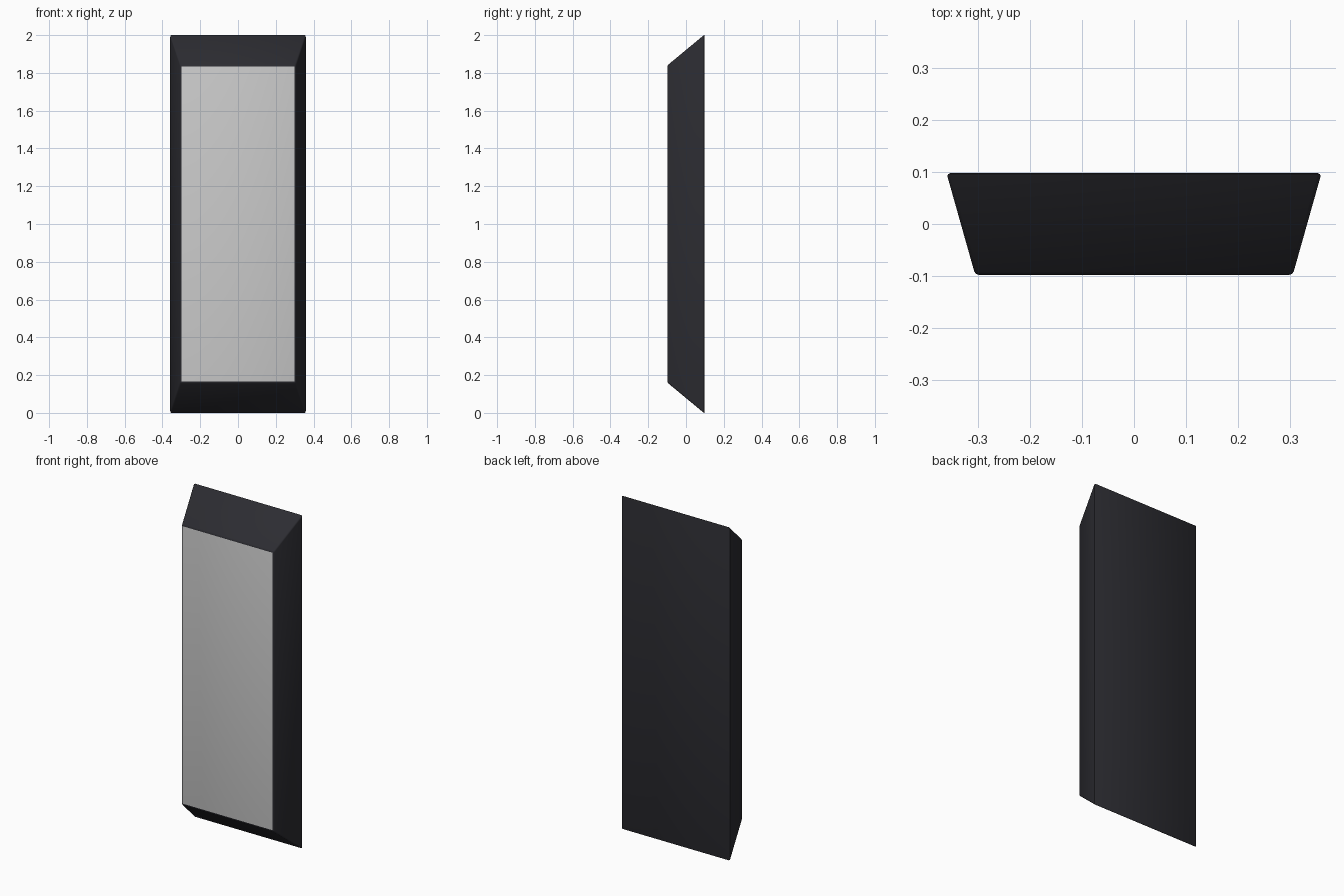
import bpy, bmesh
from math import radians

cube = bpy.data.objects.get("Cube")
if cube:
    bpy.data.objects.remove(cube, do_unlink=True)


def material(name, color, roughness):
    m = bpy.data.materials.new(name)
    m.use_nodes = True
    m.diffuse_color = (*color, 1)
    bsdf = m.node_tree.nodes["Principled BSDF"]
    bsdf.inputs["Base Color"].default_value = (*color, 1)
    bsdf.inputs["Roughness"].default_value = roughness
    return m


HALF_DEPTH, HEIGHT = 0.098, 2.0
BACK_X, BACK_Z = 0.359, 1.0
FRONT_X, FRONT_Z = 0.304, 0.838

# Housing: a block tapering from the back to the front
bm = bmesh.new()
bmesh.ops.create_cube(bm, size=2)
for v in bm.verts:
    front = v.co.y < 0
    v.co.x *= FRONT_X if front else BACK_X
    v.co.z *= FRONT_Z if front else BACK_Z
    v.co.y *= HALF_DEPTH

# Softly rounded edges
bmesh.ops.bevel(bm, geom=bm.edges[:], offset=0.007, segments=2,
                profile=0.5, affect='EDGES')

# Restore the full outer size after rounding
for axis, half in enumerate((BACK_X, HALF_DEPTH, BACK_Z)):
    reach = max(abs(v.co[axis]) for v in bm.verts)
    for v in bm.verts:
        v.co[axis] *= half / reach
for v in bm.verts:
    v.co.z += HEIGHT / 2

# Pale front panel, dark everywhere else
bm.normal_update()
for f in bm.faces:
    f.material_index = 1 if f.normal.y < -0.99 else 0

mesh = bpy.data.meshes.new("tapered_panel")
bm.to_mesh(mesh)
bm.free()
mesh.materials.append(material("dark charcoal", (0.025, 0.025, 0.031), 0.5))
mesh.materials.append(material("light grey", (0.6, 0.6, 0.6), 0.5))

panel = bpy.data.objects.new("tapered_panel", mesh)
bpy.context.collection.objects.link(panel)
bpy.context.view_layer.objects.active = panel
panel.select_set(True)
bpy.ops.object.shade_smooth_by_angle(angle=radians(50))
